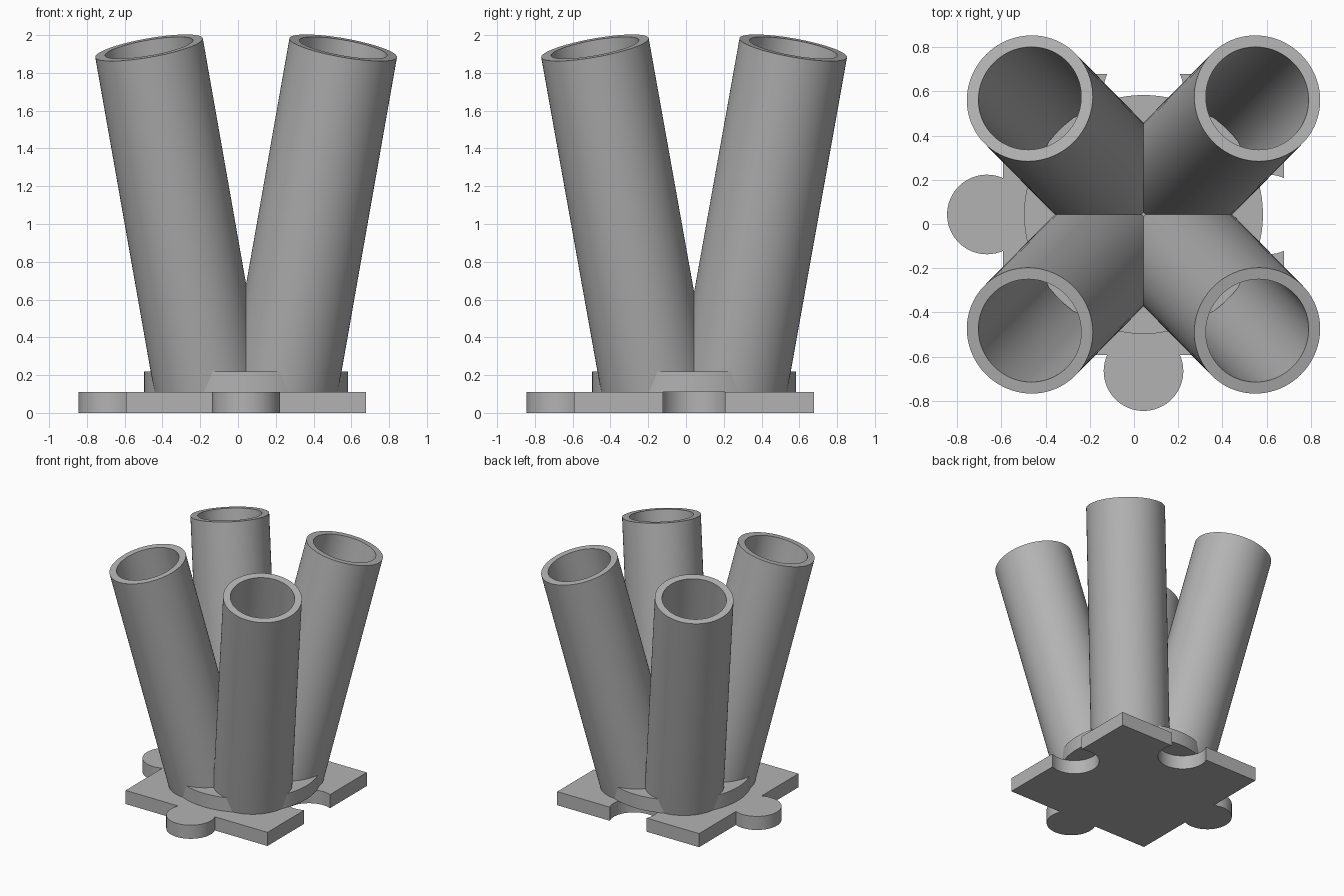
import bpy, bmesh, math
from mathutils import Vector, Matrix

cube = bpy.data.objects.get("Cube")
if cube:
    bpy.data.objects.remove(cube, do_unlink=True)

CENTRE = Vector((0.043, 0.043, 0))
PLATE_TOP, DISC_TOP = 0.11, 0.22
HALF, KNOB_R, KNOB_OFFSET = 0.635, 0.18, 0.073
TUBE_R, BORE_R = 0.289, 0.236

grey = bpy.data.materials.new("light_grey")
grey.use_nodes = True
COLOUR = (0.45, 0.45, 0.45, 1)
grey.diffuse_color = COLOUR
grey.node_tree.nodes["Principled BSDF"].inputs["Base Color"].default_value = COLOUR


def finish(name, bm):
    """Turn a bmesh into a smooth-shaded object with crisp edges."""
    bmesh.ops.recalc_face_normals(bm, faces=bm.faces[:])
    mesh = bpy.data.meshes.new(name)
    bm.to_mesh(mesh)
    bm.free()
    mesh.materials.append(grey)
    obj = bpy.data.objects.new(name, mesh)
    bpy.context.collection.objects.link(obj)
    obj.location = CENTRE
    bpy.ops.object.select_all(action='DESELECT')
    obj.select_set(True)
    bpy.context.view_layer.objects.active = obj
    bpy.ops.object.shade_smooth_by_angle(angle=math.radians(30))
    return obj


def extrude_outline(name, points, z0, z1):
    bm = bmesh.new()
    face = bm.faces.new([bm.verts.new((x, y, z0)) for x, y in points])
    top = bmesh.ops.extrude_face_region(bm, geom=[face])
    verts = [g for g in top["geom"] if isinstance(g, bmesh.types.BMVert)]
    bmesh.ops.translate(bm, verts=verts, vec=(0, 0, z1 - z0))
    return finish(name, bm)


def jigsaw_side(knob, turn, steps=40):
    """One side of the plate: a corner, then a round knob or socket."""
    a = math.asin(KNOB_OFFSET / KNOB_R)
    start, end = (math.pi + a, -a) if knob else (math.pi - a, 2 * math.pi + a)
    out = KNOB_OFFSET if knob else -KNOB_OFFSET
    pts = [Vector((-HALF, -HALF))]
    for i in range(steps + 1):
        t = start + (end - start) * i / steps
        pts.append(Vector((KNOB_R * math.cos(t), -(HALF + out + KNOB_R * math.sin(t)))))
    return [Matrix.Rotation(turn * math.pi / 2, 2) @ p for p in pts]


# Jigsaw plate: knobs at the front and right, sockets at the left and back
outline = []
for turn, knob in enumerate((True, False, False, True)):
    outline += jigsaw_side(knob, turn)
extrude_outline("jigsaw_plate", outline, 0, PLATE_TOP)

# Raised round disc, which also floors the tubes
circle = [(0.54 * math.cos(i * math.tau / 96), 0.54 * math.sin(i * math.tau / 96))
          for i in range(96)]
extrude_outline("round_disc", circle, PLATE_TOP, DISC_TOP)


# Hollow tubes leaning outwards, trimmed level with the plate
def tube(name, sx, sy, seg=80):
    tip = Vector((sx * 0.514, sy * 0.525, 1.933))
    axis = Vector((sx * 0.171, sy * 0.1736, 0.97)).normalized()
    turn = axis.to_track_quat('Z', 'Y').to_matrix().to_4x4()
    place = Matrix.Translation(tip) @ turn
    bm = bmesh.new()
    rings = []
    for r, depth in ((TUBE_R, -2.1), (TUBE_R, 0), (BORE_R, 0), (BORE_R, -2.1)):
        rings.append([bm.verts.new(place @ Vector((r * math.cos(i * math.tau / seg),
                                                   r * math.sin(i * math.tau / seg), depth)))
                      for i in range(seg)])
    for k, ring in enumerate(rings):
        other = rings[(k + 1) % 4]
        for i in range(seg):
            j = (i + 1) % seg
            bm.faces.new((ring[i], ring[j], other[j], other[i]))
    bmesh.ops.bisect_plane(bm, geom=bm.verts[:] + bm.edges[:] + bm.faces[:],
                           plane_co=(0, 0, PLATE_TOP), plane_no=(0, 0, 1),
                           clear_inner=True)
    return finish(name, bm)


for depth_name, sy in (("front", -1), ("back", 1)):
    for side_name, sx in (("right", -1), ("left", 1)):
        tube(f"{depth_name}_{side_name}_tube", sx, sy)
